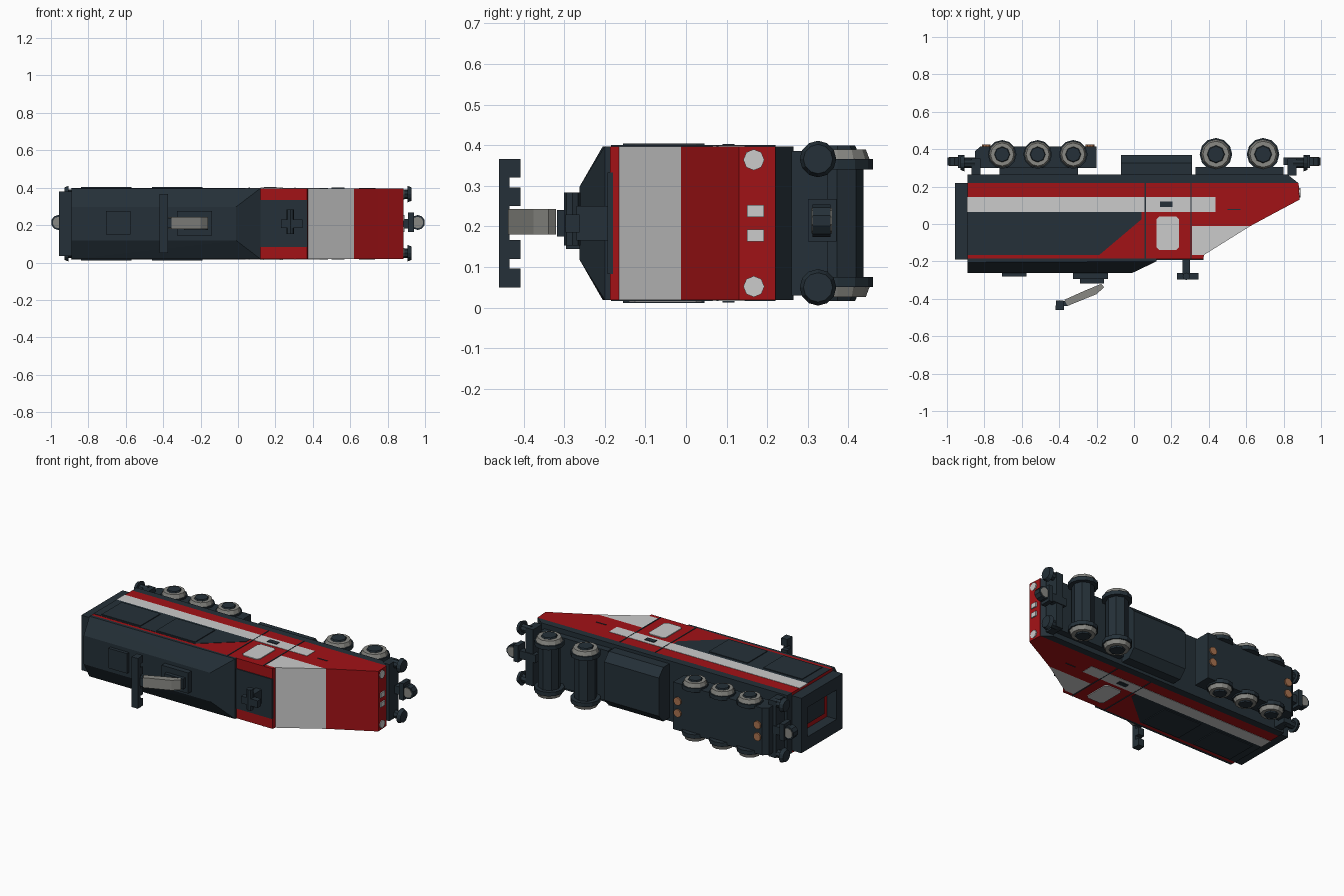
import bpy, bmesh
from mathutils import Matrix, Vector
from math import pi

if "Cube" in bpy.data.objects:
    bpy.data.objects.remove(bpy.data.objects["Cube"])

# Locomotive lying on its side: length along x, its roof faces -y, its width runs along z
ZC, HW = 0.208, 0.189
Z0, Z1 = ZC - HW, ZC + HW


def material(name, rgb):
    m = bpy.data.materials.new(name)
    m.diffuse_color = (*rgb, 1)
    m.use_nodes = True
    m.node_tree.nodes["Principled BSDF"].inputs["Base Color"].default_value = m.diffuse_color
    return m


DARK = material("dark_paint", (0.018, 0.03, 0.04))
RED = material("red_paint", (0.36, 0.006, 0.008))
WHITE = material("white_paint", (0.6, 0.6, 0.6))
STEEL = material("steel", (0.25, 0.25, 0.23))
COPPER = material("copper", (0.4, 0.17, 0.08))


def finish(bm, name, mat):
    bmesh.ops.recalc_face_normals(bm, faces=bm.faces)
    me = bpy.data.meshes.new(name)
    bm.to_mesh(me)
    bm.free()
    ob = bpy.data.objects.new(name, me)
    me.materials.append(mat)
    bpy.context.collection.objects.link(ob)
    return ob


def prism(name, pts, z0, z1, mat):
    bm = bmesh.new()
    f = bm.faces.new([bm.verts.new((x, y, z0)) for x, y in pts])
    r = bmesh.ops.extrude_face_region(bm, geom=[f])
    bmesh.ops.translate(bm, vec=(0, 0, z1 - z0), verts=[v for v in r["geom"] if isinstance(v, bmesh.types.BMVert)])
    return finish(bm, name, mat)


def box(name, x0, x1, y0, y1, z0, z1, mat=DARK):
    return prism(name, [(x0, y0), (x1, y0), (x1, y1), (x0, y1)], z0, z1, mat)


def hull(name, pts, mat=DARK):
    bm = bmesh.new()
    for p in pts:
        bm.verts.new(p)
    bmesh.ops.convex_hull(bm, input=bm.verts)
    return finish(bm, name, mat)


def drum(name, c, axis, length, r1, r2=None, mat=DARK, n=12):
    bm = bmesh.new()
    rot = Vector((0, 0, 1)).rotation_difference(Vector(axis)).to_matrix().to_4x4()
    bmesh.ops.create_cone(bm, cap_ends=True, segments=n, radius1=r1, radius2=r1 if r2 is None else r2,
                          depth=length, matrix=Matrix.Translation(c) @ rot)
    return finish(bm, name, mat)


def skin(name, pts, mat, lift=0.002, thick=0.004):
    """Thin panel on both flanks."""
    prism(name + "_left", pts, Z1 + lift - thick, Z1 + lift, mat)
    prism(name + "_right", pts, Z0 - lift, Z0 - lift + thick, mat)


def rect(x0, x1, y0, y1):
    return [(x0, y0), (x1, y0), (x1, y1), (x0, y1)]


# Body shell, windscreen wedge and underframe
prism("body_shell", [(-0.89, 0.22), (0.88, 0.22), (0.885, 0.13), (0.75, 0.058), (0.62, -0.012), (0.31, -0.012),
                     (0.31, -0.165), (0.375, -0.165), (0.37, -0.187), (-0.89, -0.187)], Z0, Z1, RED)
prism("windscreen", [(0.31, -0.012), (0.62, -0.012), (0.375, -0.165), (0.31, -0.165)], Z0, Z1, WHITE)
prism("underframe", [(-0.89, 0.218), (0.88, 0.218), (0.82, 0.265), (-0.89, 0.265)], Z0, Z1, DARK)
box("cab_roof_panel", 0.11, 0.372, -0.193, -0.18, ZC - 0.125, ZC + 0.125)

# Roof hood with sloped sides and front
hull("roof_hood", [(x, y, ZC + s * w) for s in (-1, 1) for x, y, w in
                   [(-0.89, -0.185, HW), (-0.89, -0.205, HW), (0.12, -0.185, HW), (0.12, -0.2, HW),
                    (-0.89, -0.262, 0.09), (-0.01, -0.262, 0.09)]])

# Side livery: stripe, dark panels, cab window, door seams
skin("side_stripe", rect(-0.892, 0.435, 0.065, 0.145), WHITE)
skin("engine_panel", [(-0.89, 0.065), (0.04, 0.065), (0.04, 0.025), (-0.185, -0.165), (-0.89, -0.165)], DARK)
skin("front_grille", rect(-0.46, -0.19, -0.155, 0.045), DARK, 0.007, 0.012)
skin("rear_grille", rect(-0.84, -0.57, -0.155, 0.045), DARK, 0.007, 0.012)
skin("cab_window", [(0.12, -0.125), (0.135, -0.14), (0.225, -0.14), (0.24, -0.125), (0.24, 0.025),
                    (0.225, 0.04), (0.135, 0.04), (0.12, 0.025)], WHITE, 0.005, 0.01)
for i, x in enumerate((0.06, 0.305)):
    skin(f"door_seam_{i}", rect(x - 0.003, x + 0.003, -0.185, 0.22), DARK, 0.003)
skin("door_handle", rect(0.14, 0.205, 0.09, 0.12), DARK, 0.006, 0.01)
skin("nose_step", rect(0.5, 0.57, 0.075, 0.08), DARK, 0.003)

# Hollow rear gangway frame
for nm, y0, y1, z0, z1 in [("top", -0.19, -0.13, 0.035, 0.38), ("bottom", 0.16, 0.22, 0.035, 0.38),
                           ("left", -0.13, 0.16, 0.30, 0.38), ("right", -0.13, 0.16, 0.035, 0.115)]:
    box("gangway_" + nm, -0.957, -0.885, y0, y1, z0, z1)
box("rear_door", -0.9, -0.885, -0.09, 0.13, 0.15, 0.265)

# Headlights
for s in (-1, 1):
    drum("headlight", (0.883, 0.167, ZC + s * 0.156), (1, 0, 0), 0.012, 0.026, mat=WHITE, n=8)
    box("centre_light", 0.875, 0.89, 0.15, 0.192, ZC + s * 0.03 - 0.015, ZC + s * 0.03 + 0.015, WHITE)

# Roof equipment: vents, horn, pantograph
box("roof_vent", -0.705, -0.575, -0.282, -0.255, 0.15, 0.275)
box("pantograph_base", -0.325, -0.14, -0.295, -0.255, 0.145, 0.275)
box("pantograph_hinge", -0.29, -0.16, -0.318, -0.29, 0.175, 0.24)
box("horn_stem", 0.26, 0.3, -0.27, -0.19, 0.165, 0.25)
box("horn_bar", 0.23, 0.345, -0.297, -0.262, 0.185, 0.23)
drum("horn_cross", (0.28, -0.28, ZC + 0.01), (0, 0, 1), 0.13, 0.02, n=8)
prism("pantograph_arm", [(-0.175, -0.32), (-0.16, -0.338), (-0.20, -0.375), (-0.355, -0.438),
                         (-0.372, -0.405), (-0.26, -0.355)], 0.18, 0.243, STEEL)
box("pantograph_neck", -0.41, -0.355, -0.438, -0.412, 0.185, 0.238)
box("pantograph_bar", -0.42, -0.375, -0.46, -0.435, 0.05, 0.366)
for z in (0.05, 0.12, 0.25, 0.32):
    box("pantograph_pad", -0.418, -0.377, -0.438, -0.408, z, z + 0.046)


def wheel(x, y, r, s):
    """Flanged wheel with a hub on one side (s = -1 or 1)."""
    z = ZC + s * 0.155
    drum("wheel_flange", (x, y, z - s * 0.01), (0, 0, s), 0.025, r)
    drum("wheel_rim", (x, y, z + s * 0.012), (0, 0, s), 0.03, r * 0.93, r * 0.8, STEEL)
    drum("wheel_hub", (x, y, z + s * 0.026), (0, 0, s), 0.02, r * 0.6, r * 0.5, DARK, 8)


# Rear three-axle bogie with copper motor caps
prism("rear_bogie", [(-0.85, 0.30), (-0.2, 0.30), (-0.2, 0.415), (-0.82, 0.415), (-0.85, 0.39)], 0.06, 0.356, DARK)
box("rear_bogie_pivot", -0.72, -0.3, 0.26, 0.305, 0.09, 0.326)
for x in (-0.705, -0.515, -0.325):
    for s in (-1, 1):
        wheel(x, 0.372, 0.077, s)
for x in (-0.79, -0.235):
    for s in (-1, 1):
        drum("motor_cap", (x, 0.415, ZC + s * 0.037), (0, 1, 0), 0.02, 0.025, mat=COPPER, n=10)

# Front two-axle bogie
box("front_bogie", 0.33, 0.8, 0.262, 0.305, 0.05, 0.366)
for x in (0.438, 0.69):
    drum("axle_case", (x, 0.372, ZC), (0, 0, 1), 0.3, 0.065, n=8)
    for s in (-1, 1):
        wheel(x, 0.373, 0.087, s)

# Fuel tank with chamfered edges
hull("fuel_tank", [(x, y, ZC + s * w) for s in (-1, 1) for x in (-0.07, 0.31)
                   for y, w in ((0.26, 0.17), (0.325, 0.17), (0.37, 0.12))])

# Buffers and couplers at both ends
for e, tag in ((1, "front"), (-1, "rear")):
    box(tag + "_buffer_beam", min(e * 0.82, e * 0.87), max(e * 0.82, e * 0.87), 0.26, 0.35, 0.03, 0.386)
    for s in (-1, 1):
        c = ZC + s * 0.158
        drum(tag + "_buffer_stem", (e * 0.88, 0.325, c), (1, 0, 0), 0.06, 0.025, n=8)
        drum(tag + "_buffer_head", (e * 0.916, 0.325, c), (e, 0, 0), 0.022, 0.045, 0.036)
    box(tag + "_coupler_arm", min(e * 0.8, e * 0.95), max(e * 0.8, e * 0.95), 0.315, 0.355, ZC - 0.025, ZC + 0.025)
    drum(tag + "_coupler_collar", (e * 0.96, 0.334, ZC + 0.006), (0, 1, 0), 0.044, 0.04, n=10)
    drum(tag + "_coupler_disc", (e * 0.96, 0.334, ZC + 0.006), (0, 1, 0), 0.05, 0.031, mat=STEEL, n=10)
    box(tag + "_coupler_guard", min(e * 0.91, e * 0.94), max(e * 0.91, e * 0.94), 0.30, 0.37, ZC - 0.045, ZC + 0.06)
